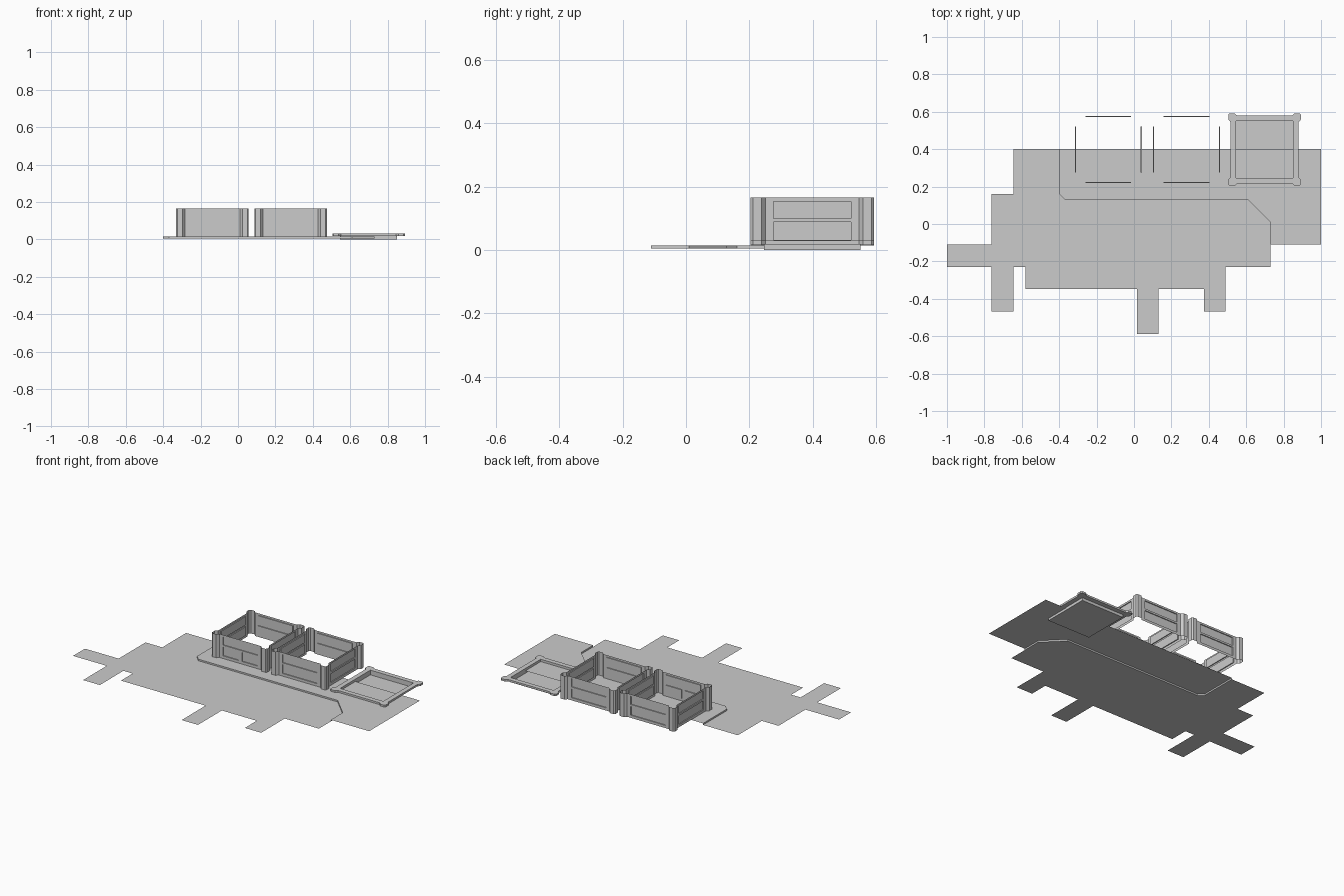
import bpy, bmesh
from mathutils import Matrix, Vector

if "Cube" in bpy.data.objects:
    bpy.data.objects.remove(bpy.data.objects["Cube"])

CY = 0.398
WALL, RECESS, TOP = 0.179, 0.006, 0.165
# plan of one corner post, from one wall to the next
CORNER = [(0.182, 0.147), (0.194, 0.160), (0.194, 0.187),
          (0.187, 0.194), (0.160, 0.194), (0.147, 0.182)]


def finish(bm, name, loc=(0, 0, 0)):
    bmesh.ops.remove_doubles(bm, verts=bm.verts, dist=1e-5)
    me = bpy.data.meshes.new(name)
    bm.to_mesh(me)
    bm.free()
    ob = bpy.data.objects.new(name, me)
    ob.location = loc
    bpy.context.collection.objects.link(ob)
    return ob


def face(bm, pts):
    return bm.faces.new([bm.verts.new(p) for p in pts])


def strip(bm, pts, z0, z1, closed=False):
    n = len(pts)
    for i in range(n if closed else n - 1):
        a, b = pts[i], pts[(i + 1) % n]
        face(bm, [(*a, z0), (*b, z0), (*b, z1), (*a, z1)])


def turn(p, k):
    for _ in range(k):
        p = (-p[1], p[0])
    return p


def panel_wall(split):
    """Wall facing -y with two recessed panels; the lower one may be split."""
    bm = bmesh.new()
    xs = [-0.147, -0.122] + ([-0.012, 0.012] if split else []) + [0.122, 0.147]
    zs = [0.015, 0.032, 0.088, 0.1, 0.153, TOP]
    groups = {}
    for j in range(5):
        for i in range(len(xs) - 1):
            f = face(bm, [(xs[i], -WALL, zs[j]), (xs[i + 1], -WALL, zs[j]),
                          (xs[i + 1], -WALL, zs[j + 1]), (xs[i], -WALL, zs[j + 1])])
            inner = 0 < i < len(xs) - 2
            if inner and j in (1, 3) and not (split and j == 1 and i == 2):
                groups.setdefault((j, i if j == 1 else 0), []).append(f)
    bmesh.ops.remove_doubles(bm, verts=bm.verts, dist=1e-5)
    for faces in groups.values():
        ext = bmesh.ops.extrude_face_region(bm, geom=faces)["geom"]
        bmesh.ops.delete(bm, geom=[f for f in faces if f.is_valid], context='FACES')
        vs = [g for g in ext if isinstance(g, bmesh.types.BMVert)]
        bmesh.ops.translate(bm, verts=vs, vec=(0, RECESS, 0))
    return bm


def crate(name, cx, split_front=False):
    bm = bmesh.new()
    ends = [(WALL, 0.147)] + CORNER[1:-1] + [(0.147, WALL)]
    for k in range(4):
        # corner post
        strip(bm, [turn(p, k) for p in ends], 0.015, TOP)
        # panelled side
        side = panel_wall(split_front and k == 0)
        rot = Matrix.Rotation(k * 1.5707963268, 4, 'Z')
        bmesh.ops.transform(side, matrix=rot, verts=side.verts)
        for f in side.faces:
            face(bm, [v.co.copy() for v in f.verts])
        side.free()
    return finish(bm, name, (cx, CY, 0))


# ground sheet: lower terrace, raised terrace and the step between them
STEP = [(-0.40, 0.40), (-0.40, 0.16), (-0.37, 0.13), (0.61, 0.13), (0.73, 0.01), (0.73, -0.11)]
LOW = STEP + [(0.73, -0.23), (0.49, -0.23), (0.49, -0.467), (0.375, -0.467), (0.375, -0.348),
              (0.13, -0.348), (0.13, -0.588), (0.015, -0.588), (0.015, -0.348), (-0.58, -0.348),
              (-0.58, -0.23), (-0.645, -0.23), (-0.645, -0.467), (-0.763, -0.467), (-0.763, -0.23),
              (-1, -0.23), (-1, -0.11), (-0.763, -0.11), (-0.763, 0.16), (-0.645, 0.16), (-0.645, 0.40)]
bm = bmesh.new()
low = face(bm, [(x, y, 0.005) for x, y in reversed(LOW)])
high = face(bm, [(x, y, 0.015) for x, y in STEP + [(1, -0.11), (1, 0.40)]])
for f in (low, high):
    f.normal_update()
    if f.normal.z < 0:
        f.normal_flip()
strip(bm, STEP, 0.005, 0.015)
bmesh.ops.triangulate(bm, faces=[f for f in bm.faces if len(f.verts) > 4])
finish(bm, "ground_sheet")

# two open crates
crate("crate_left", -0.137, True)
crate("crate_right", 0.281)

# shallow tray: notched rim around a sunken pan
bm = bmesh.new()
I = 0.152
outline = [turn(p, k) for k in range(4) for p in CORNER]
for k in range(4):
    a, b = turn((I, I), k), turn((I, I), k + 1)
    corner = [turn(p, k) for p in CORNER]
    nxt = turn(CORNER[0], k + 1)
    for z, order in ((0.03, 1), (0.018, -1)):
        # fan over the corner, then the straight rim
        for p, q in zip(corner, corner[1:]):
            face(bm, [(*v, z) for v in (a, p, q)][::order])
        face(bm, [(*v, z) for v in (a, corner[-1], nxt, b)][::order])
    strip(bm, [b, a], 0.0, 0.03)
strip(bm, outline, 0.018, 0.03, True)
face(bm, [(*turn((I, I), k), 0.0) for k in range(4)])
finish(bm, "tray", (0.698, CY, 0))
